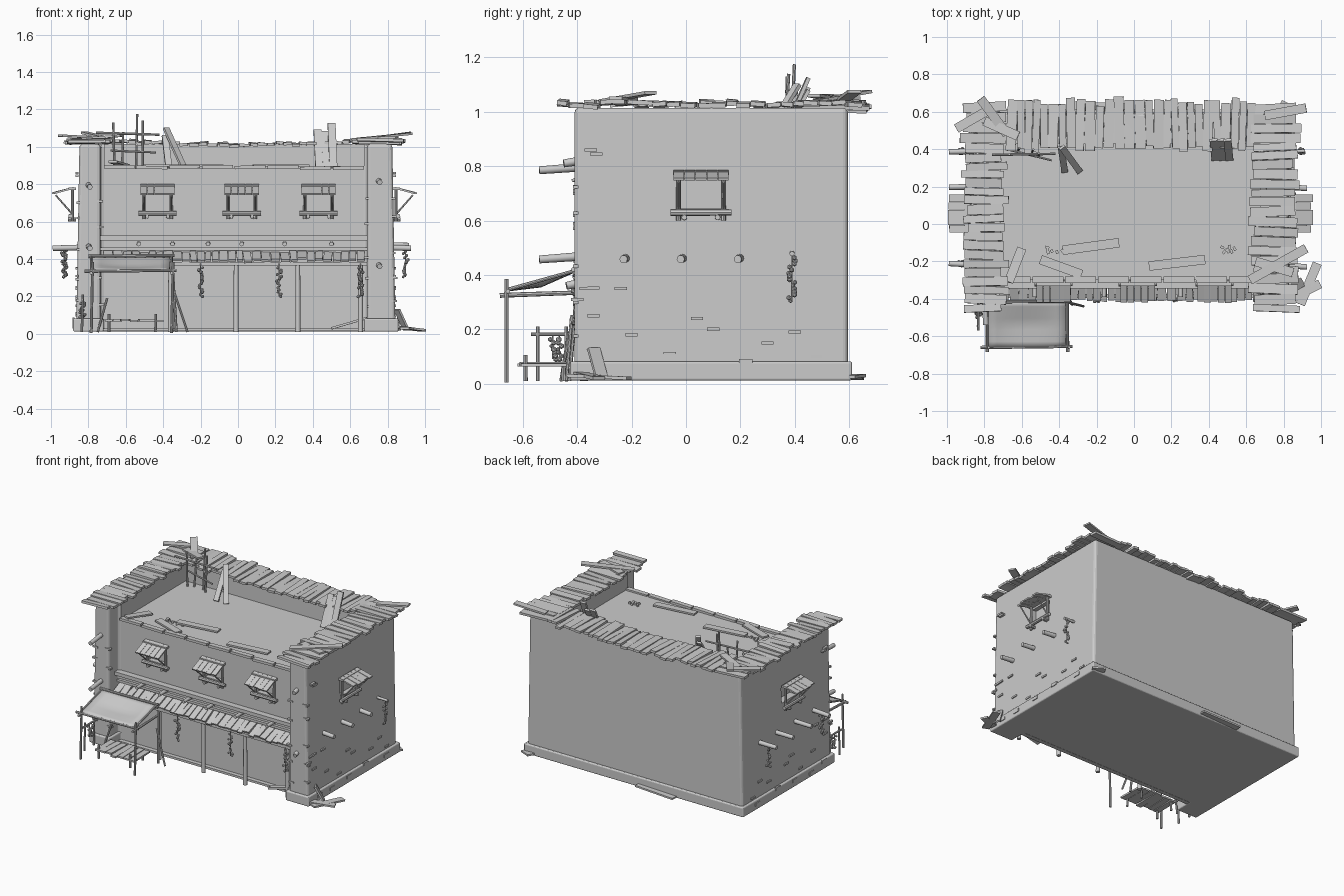
import bpy, bmesh, random
from math import radians
from mathutils import Vector, Matrix, Euler

if "Cube" in bpy.data.objects:
    bpy.data.objects.remove(bpy.data.objects["Cube"])

random.seed(4)
R = random.uniform


def finish(name, bm, smooth=False):
    bmesh.ops.recalc_face_normals(bm, faces=bm.faces)
    me = bpy.data.meshes.new(name)
    bm.to_mesh(me)
    bm.free()
    ob = bpy.data.objects.new(name, me)
    bpy.context.collection.objects.link(ob)
    if smooth:
        bpy.ops.object.select_all(action='DESELECT')
        ob.select_set(True)
        bpy.context.view_layer.objects.active = ob
        bpy.ops.object.shade_smooth_by_angle(angle=radians(40))
    return ob


def box(bm, c, s, rot=(0, 0, 0)):
    m = Matrix.Translation(c) @ Euler([radians(a) for a in rot]).to_matrix().to_4x4() @ Matrix.Diagonal((*s, 1))
    bmesh.ops.create_cube(bm, size=1, matrix=m)


def span(bm, x0, x1, y0, y1, z0, z1):
    box(bm, ((x0 + x1) / 2, (y0 + y1) / 2, (z0 + z1) / 2), (x1 - x0, y1 - y0, z1 - z0))


def board(bm, a, b, w=.045, t=.014):
    a, b = Vector(a), Vector(b)
    m = Matrix.Translation((a + b) / 2) @ (b - a).to_track_quat('X', 'Z').to_matrix().to_4x4()
    bmesh.ops.create_cube(bm, size=1, matrix=m @ Matrix.Diagonal(((b - a).length, w, t, 1)))


def pole(bm, a, b, r=.008, n=8):
    a, b = Vector(a), Vector(b)
    m = Matrix.Translation((a + b) / 2) @ (b - a).to_track_quat('Z', 'Y').to_matrix().to_4x4()
    bmesh.ops.create_cone(bm, cap_ends=True, segments=n, radius1=r, radius2=r * .9, depth=(b - a).length, matrix=m)


def garland(bm, x, y, z0, z1):
    pole(bm, (x, y, z0), (x, y, z1 + .01), .003, 5)
    n = int((z1 - z0) / .011)
    for i in range(n):
        c = (x + R(-.014, .014), y + R(-.014, .014), z0 + (z1 - z0) * i / n)
        bmesh.ops.create_icosphere(bm, subdivisions=1, radius=R(.008, .012), matrix=Matrix.Translation(c))


def footprint(name, o, z0, z1, taper=0):
    # block with a shallow recess between the two front towers
    pts = [(-.865 - o, -.41 - o), (-.735 + o, -.41 - o), (-.735 + o, -.30), (.69 - o, -.30),
           (.69 - o, -.41 - o), (.842 + o, -.41 - o), (.842 + o, .595 + o), (-.865 - o, .595 + o)]
    bm = bmesh.new()
    f = bm.faces.new([bm.verts.new((x, y, z0)) for x, y in pts])
    top = bmesh.ops.extrude_face_region(bm, geom=[f])['geom']
    for v in top:
        if isinstance(v, bmesh.types.BMVert):
            v.co.z = z1
            if abs(v.co.x) > .8:
                v.co.x *= 1 - taper
    ob = finish(name, bm)
    bv = ob.modifiers.new('round', 'BEVEL')
    bv.width, bv.segments = .018 if o == 0 else .008, 3
    return ob


# Adobe body with roof deck and window niches cut out
body = footprint('adobe_walls', 0, .02, 1.015, .02)
footprint('plinth', .016, .012, .082)
WX = (-.43, .02, .43)
bm = bmesh.new()
span(bm, -.715, .675, -.6, .43, .885, 1.3)
for x in WX:
    span(bm, x - .07, x + .07, -.4, -.265, .655, .765)
for s in (-1, 1):
    span(bm, s * .87 - .07, s * .87 + .07, -.03, .14, .645, .755)
cut = finish('opening_cutter', bm)
cut.hide_render = True
cut.hide_viewport = True
md = body.modifiers.new('openings', 'BOOLEAN')
md.object, md.solver = cut, 'EXACT'

# Plank roof around three sides
bm = bmesh.new()
for side, xa, xb in ((-1, -.91, -.69), (1, .63, .87)):
    y = -.47
    while y < .63:
        w = R(.035, .055)
        box(bm, ((xa + xb) / 2 + R(-.012, .012), y + w / 2, 1.028 + R(-.006, .008)),
            (xb - xa + R(-.03, .03), w, .016), (R(-6, 6), R(-2, 2), R(-3, 3)))
        y += w + .003
x = -.68
while x < .62:
    w = R(.035, .055)
    sag = .018 * (1 - (x / .68) ** 2)
    box(bm, (x + w / 2, .53 + R(-.012, .012), 1.028 - sag + R(-.004, .008)),
        (w, .255 + R(-.03, .03), .016), (R(-2, 2), R(-6, 6), R(-3, 3)))
    x += w + .003
finish('roof_planks', bm)

# Ledge beam, parapet cap and porch lintel on the front
bm = bmesh.new()
span(bm, -.735, .69, -.345, -.29, .50, .525)
span(bm, -.735, .69, -.32, -.29, .445, .462)
span(bm, -.735, .69, -.395, -.375, .365, .385)
span(bm, -.735, .69, -.33, -.30, .015, .03)
for i in range(8):
    xa = -.72 + i * .175
    box(bm, (xa + .085, -.297, .888 + R(-.004, .006)), (.165, .035, .018), (0, R(-1.5, 1.5), 0))
finish('front_beams', bm)

# Sloped porch roof planks
bm = bmesh.new()
x = -.72
while x < .66:
    w = R(.03, .05)
    box(bm, (x + w / 2, -.353, .415 + R(-.005, .005)), (w, .12 + R(-.015, .015), .012),
        (22 + R(-3, 3), R(-4, 4), R(-3, 3)))
    x += w + .004
finish('porch_roof', bm)

# Porch posts
bm = bmesh.new()
for x in (-.36, -.01, .32, .655):
    pole(bm, (x, -.375, .01), (x, -.375, .37), .014, 12)
finish('porch_posts', bm, True)

# Round beam ends poking through the walls
bm = bmesh.new()
for x in (-.53, -.35, -.16, .02, .25, .5):
    pole(bm, (x, -.28, .482), (x, -.39, .48), .013, 12)
for y in (-.22, -.01, .2, .39):
    pole(bm, (-.82, y, .462), (-.99, y + R(-.01, .01), .458), .016, 12)
    if y < .3:
        pole(bm, (.8, y, .462), (.925, y - .01, .458), .016, 12)
for x, z, d in ((-.8, .785, .54), (-.8, .457, .54), (.75, .81, .45), (.75, .36, .44)):
    pole(bm, (x, -.38, z + .012), (x + .008, -d, z), .016, 12)
pole(bm, (.8, .39, .48), (.915, .39, .478), .01, 10)
finish('beam_ends', bm, True)


# Windows: sill, jambs, plank shutter awning and struts, built facing -y then placed
def window(name, m, w, z, drop):
    bm = bmesh.new()
    pole(bm, (-w / 2 - .01, -.02, z + .03), (w / 2 + .01, -.02, z + .03), .013, 8)
    box(bm, (0, -.012, z + .175), (w, .04, .014))
    for s in (-1, 1):
        x = s * (w / 2 - .02)
        pole(bm, (x, -.01, z), (x, -.01, z + .175), .009)
        pole(bm, (s * w * .3, .01, z + .012), (s * w * .3, -.035, z + .012), .011)
        pole(bm, (x, -.01, z + .04), (x, -.1, z + .172 - drop), .005, 6)
    for i in range(5):
        x = w * (i - 2) / 5
        board(bm, (x, .0, z + .182), (x, -.115 + R(-.006, .006), z + .182 - drop), w / 5 - .002, .01)
    bm.transform(m)
    finish(name, bm)


for i, x in enumerate(WX):
    window('front_window_%d' % i, Matrix.Translation((x, -.30, 0)), .185, .615, .05)
window('right_window', Matrix.Translation((.835, .055, 0)) @ Matrix.Rotation(radians(90), 4, 'Z'), .205, .6, .03)
window('left_window', Matrix.Translation((-.875, .055, 0)) @ Matrix.Rotation(radians(-90), 4, 'Z'), .205, .6, .03)

# Cloth canopy, sagging between its bars
bm = bmesh.new()
bmesh.ops.create_grid(bm, x_segments=8, y_segments=8, size=.5)
for v in bm.verts:
    u, t = v.co.x * 2, v.co.y + .5
    v.co = (-.575 + u * .21, -.66 + t * .25, .345 + .07 * t - .02 * (1 - u * u) * (1 - abs(2 * t - 1)))
ob = finish('canopy_cloth', bm, True)
ob.modifiers.new('thick', 'SOLIDIFY').thickness = .006
bm = bmesh.new()
for x in (-.785, -.355):
    pole(bm, (x, -.66, .005), (x + .008, -.66, .385), .008)
    pole(bm, (x, -.685, .325), (x, -.40, .335), .009)
    pole(bm, (x, -.66, .345), (x, -.40, .418), .007)
pole(bm, (-.82, -.66, .335), (-.33, -.655, .34), .009)
pole(bm, (-.8, -.415, .415), (-.34, -.415, .42), .009)
pole(bm, (-.35, -.42, .25), (-.27, -.44, .01), .007)
pole(bm, (-.33, -.43, .01), (-.35, -.40, .36), .008)
pole(bm, (-.70, -.43, .19), (-.75, -.46, .01), .007)
finish('canopy_frame', bm)

# Market table
bm = bmesh.new()
for i in range(7):
    box(bm, (-.69 + i * .045, -.515, .072 + R(-.003, .003)), (.041, .19 + R(-.02, .02), .012), (0, 0, R(-3, 3)))
for x in (-.69, -.44):
    for y in (-.59, -.45):
        pole(bm, (x, y, .01), (x, y, .07 if y > -.5 else .105), .008)
finish('market_table', bm)

# Drying rack beside the canopy
bm = bmesh.new()
for y in (-.545, -.44):
    pole(bm, (-.835, y, .01), (-.83, y, .21), .007)
pole(bm, (-.833, -.57, .182), (-.833, -.40, .182), .007)
for y in (-.465, -.49):
    garland(bm, -.833, y, .09, .175)
finish('drying_rack', bm)

# Hanging strings of peppers
bm = bmesh.new()
for x in (-.2, .22, .655):
    garland(bm, x, -.4, .2, .365)
garland(bm, .895, .39, .305, .475)
garland(bm, -.925, .39, .305, .455)
garland(bm, -.93, -.21, .31, .455)
finish('pepper_strings', bm)

# Poles and boards standing on the deck
bm = bmesh.new()
for x, y, z in ((-.66, .37, 1.13), (-.545, .385, 1.175), (-.51, .36, 1.14), (-.62, .39, 1.08)):
    pole(bm, (x, y, .88), (x + R(-.01, .01), y + R(-.01, .02), z), .007)
pole(bm, (-.76, .37, 1.075), (-.42, .375, 1.065), .007)
pole(bm, (-.68, .4, .98), (-.44, .34, .97), .006)
board(bm, (-.29, .28, .89), (-.385, .41, 1.10), .035)
board(bm, (-.37, .28, .89), (-.39, .41, 1.06), .035)
for x, z in ((.425, 1.09), (.465, 1.08), (.5, 1.125)):
    board(bm, (x + .01, .345, .89), (x, .45, z), .042)
finish('deck_poles_and_boards', bm)

# Loose boards on roof, deck and ground
bm = bmesh.new()
for a, b in (((-.5, -.19, .9), (-.28, -.27, .9)), ((-.38, -.14, .9), (-.08, -.1, .9)),
             ((.08, -.225, .9), (.38, -.19, .9)), ((-.67, -.31, .92), (-.6, -.13, .9)),
             ((-.82, .67, 1.075), (-.68, .48, 1.04)), ((-.8, .55, 1.045), (-.62, .47, 1.06)),
             ((-.95, .51, 1.06), (-.76, .62, 1.05)), ((.62, -.30, 1.04), (.92, -.13, 1.07)),
             ((.7, .58, 1.045), (.92, .62, 1.075)), ((.65, -.2, 1.045), (.85, -.26, 1.05)),
             ((.89, -.43, .03), (.98, -.21, .02)), ((.83, -.40, .04), (.995, -.32, .02)),
             ((.5, -.35, .03), (.69, -.36, .085)), ((.90, -.31, .02), (.85, -.34, .13)),
             ((-.35, .63, .02), (-.05, .62, .03)), ((.78, .64, .03), (.86, .6, .025))):
    board(bm, a, b, .05, .012)
for i in range(12):
    cx = -.4 if i < 6 else .48
    box(bm, (cx + R(-.08, .08), -.14 + R(-.02, .02), .892), (R(.015, .04), .014, .012), (0, 0, R(0, 180)))
finish('loose_boards', bm)

# Exposed bricks in the plaster and plinth
bm = bmesh.new()
for y, z in ((-.37, .35), (-.34, .352), (-.24, .35), (-.35, .86), (-.33, .845), (-.4, .31), (-.34, .25), (.1, .2),
             (.3, .15), (.4, .19), (-.06, .11), (.48, .1), (-.2, .18), (.04, .24)):
    for x in (.838, -.862):
        box(bm, (x, y, z), (.016, .045, .012))
for y in (-.3, -.16, .03, .22, .45):
    for x in (.857, -.88):
        box(bm, (x, y, R(.03, .08)), (.012, .05, .022))
for x in (-.85, -.74, .7, .83):
    for z in (.18, .3, .42, .6, .72):
        box(bm, (x + R(-.01, .01), -.405, z + R(-.04, .04)), (.04, .02, .012))
finish('exposed_bricks', bm)
